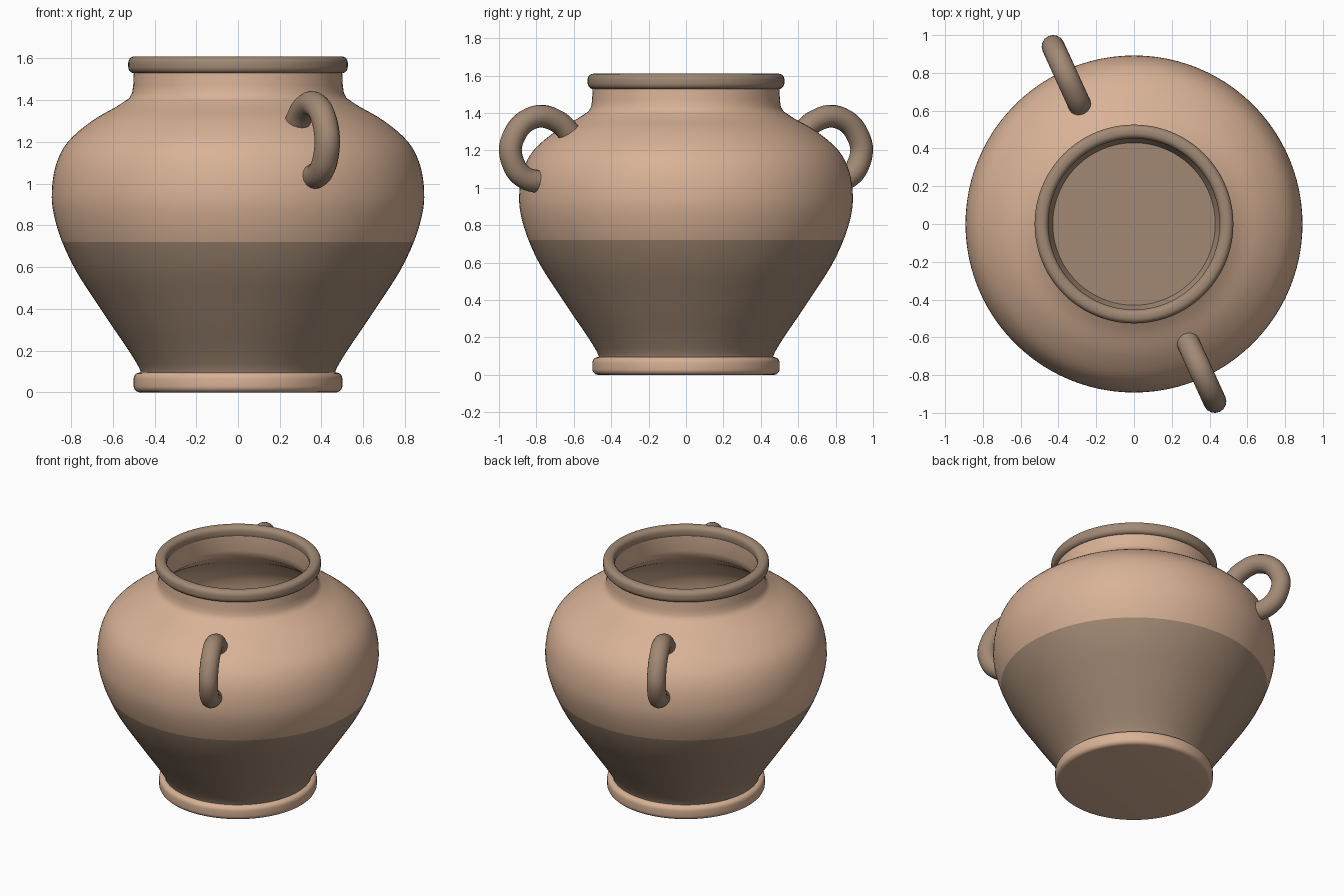
import bpy, bmesh, math
from mathutils import Vector

if "Cube" in bpy.data.objects:
    bpy.data.objects.remove(bpy.data.objects["Cube"])

SEGMENTS = 96


def material(name, color):
    m = bpy.data.materials.new(name)
    m.diffuse_color = (*color, 1)
    m.use_nodes = True
    m.node_tree.nodes["Principled BSDF"].inputs["Base Color"].default_value = m.diffuse_color
    return m


light = material("light_clay", (0.69, 0.445, 0.305))
dark = material("dark_clay", (0.36, 0.25, 0.175))


def smooth_path(pts, steps=4):
    """Catmull-Rom curve through the given 2D points."""
    p = [Vector(q) for q in pts]
    p = [2 * p[0] - p[1]] + p + [2 * p[-1] - p[-2]]
    out = []
    for i in range(1, len(p) - 2):
        a, b, c, d = p[i - 1:i + 3]
        for k in range(steps):
            t = k / steps
            out.append(0.5 * (2 * b + (c - a) * t + (2 * a - 5 * b + 4 * c - d) * t * t
                              + (3 * b - a - 3 * c + d) * t ** 3))
    return [tuple(v) for v in out] + [tuple(p[-2])]


def smooth_object(obj, angle=40):
    bpy.ops.object.select_all(action='DESELECT')
    obj.select_set(True)
    bpy.context.view_layer.objects.active = obj
    bpy.ops.object.shade_smooth_by_angle(angle=math.radians(angle))


def lathe(name, profile, mats, closed=False):
    """Spin an (r, z) profile around the z axis."""
    bm = bmesh.new()
    verts = [bm.verts.new((r, 0, z)) for r, z in profile]
    ring = verts + verts[:1] if closed else verts
    edges = [bm.edges.new(pair) for pair in zip(ring, ring[1:])]
    bmesh.ops.spin(bm, geom=verts + edges, cent=(0, 0, 0), axis=(0, 0, 1),
                   angle=math.tau, steps=SEGMENTS, use_duplicate=False)
    bmesh.ops.remove_doubles(bm, verts=bm.verts[:], dist=1e-5)
    bmesh.ops.recalc_face_normals(bm, faces=bm.faces[:])
    if len(mats) > 1:
        for f in bm.faces:
            f.material_index = int(f.calc_center_median().z < 0.72)
    mesh = bpy.data.meshes.new(name)
    bm.to_mesh(mesh)
    bm.free()
    obj = bpy.data.objects.new(name, mesh)
    bpy.context.collection.objects.link(obj)
    for m in mats:
        mesh.materials.append(m)
    smooth_object(obj)
    return obj


def rounded_box(r0, r1, z0, z1, rad, steps=5):
    """Rounded rectangle cross-section, counter-clockwise."""
    corners = [(r1 - rad, z0 + rad, -90), (r1 - rad, z1 - rad, 0),
               (r0 + rad, z1 - rad, 90), (r0 + rad, z0 + rad, 180)]
    return [(x + rad * math.cos(math.radians(a + 90 * k / steps)),
             z + rad * math.sin(math.radians(a + 90 * k / steps)))
            for x, z, a in corners for k in range(steps + 1)]


# Hollow body: outer belly and neck, then inner wall and floor
outer = smooth_path([(0.46, 0.07), (0.475, 0.12), (0.53, 0.21), (0.605, 0.32), (0.685, 0.44),
                     (0.775, 0.58), (0.842, 0.72), (0.882, 0.85), (0.892, 0.96),
                     (0.872, 1.09), (0.815, 1.2), (0.70, 1.3), (0.58, 1.37), (0.52, 1.41)])
neck = [(0.507, 1.435), (0.502, 1.47), (0.498, 1.56), (0.458, 1.56), (0.458, 1.44)]
inner = smooth_path([(0.47, 1.39), (0.55, 1.325), (0.67, 1.25), (0.77, 1.165), (0.822, 1.075),
                     (0.842, 0.96), (0.832, 0.86), (0.793, 0.72), (0.725, 0.58),
                     (0.635, 0.44), (0.48, 0.21), (0.43, 0.11)])
lathe("body", [(0, 0.05)] + outer + neck + inner + [(0, 0.11)], [light, dark])

# Foot: solid rounded disc
foot = [p for p in rounded_box(-1, 0.5, 0, 0.095, 0.03) if p[0] > 0]
lathe("foot", [(0, 0)] + foot + [(0, 0.095)], [light])

# Rim: rounded band around the mouth
lathe("rim", rounded_box(0.453, 0.526, 1.528, 1.61, 0.031), [dark], closed=True)

# Two opposite loop handles in a radial plane
path = [(0.675, 1.285), (0.75, 1.352), (0.86, 1.383), (0.97, 1.335),
        (1.031, 1.22), (1.005, 1.11), (0.94, 1.05), (0.85, 1.03)]
for name, turn in (("back_handle", 114.5), ("front_handle", 294.5)):
    curve = bpy.data.curves.new(name, 'CURVE')
    curve.dimensions = '3D'
    curve.bevel_depth = 0.061
    curve.bevel_resolution = 6
    curve.use_fill_caps = True
    pts = smooth_path(path, 6)
    spline = curve.splines.new('POLY')
    spline.points.add(len(pts) - 1)
    a = math.radians(turn)
    for sp, (r, z) in zip(spline.points, pts):
        sp.co = (r * math.cos(a), r * math.sin(a), z, 1)
    curve.materials.append(dark)
    handle = bpy.data.objects.new(name, curve)
    bpy.context.collection.objects.link(handle)
    bpy.ops.object.select_all(action='DESELECT')
    handle.select_set(True)
    bpy.context.view_layer.objects.active = handle
    bpy.ops.object.convert(target='MESH')
    smooth_object(bpy.context.view_layer.objects.active)
